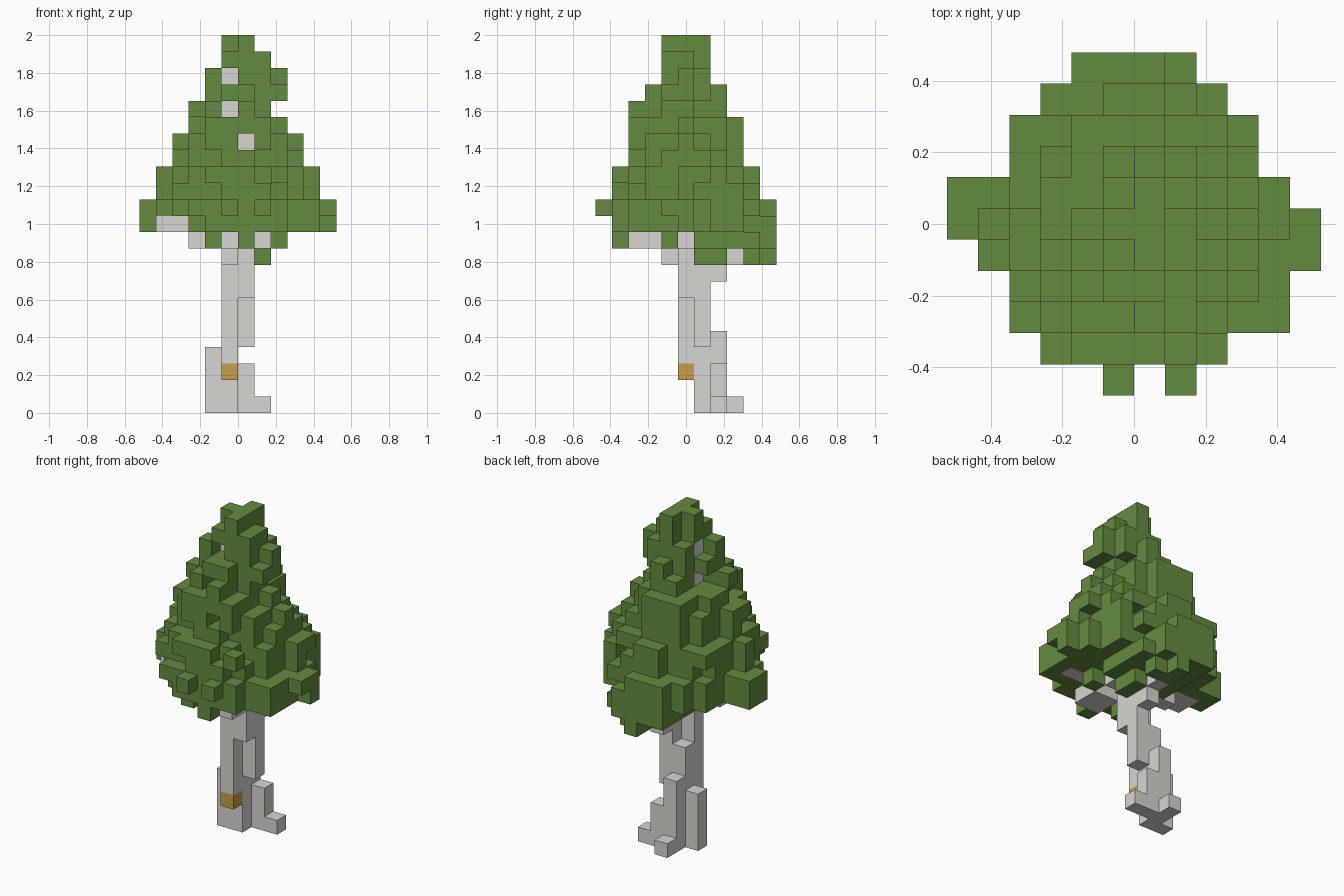
import bpy, bmesh, random
from itertools import product
from mathutils import Vector

random.seed(4)

cube = bpy.data.objects.get("Cube")
if cube:
    bpy.data.objects.remove(cube)

V = 2 / 23  # edge of one block


def material(name, rgb):
    m = bpy.data.materials.new(name)
    m.use_nodes = True
    m.diffuse_color = (*rgb, 1)
    m.node_tree.nodes["Principled BSDF"].inputs["Base Color"].default_value = (*rgb, 1)
    return m


def box(xs, ys, zs):
    """Blocks between inclusive cell limits; a single number means one cell."""
    spans = [(a, a) if isinstance(a, int) else a for a in (xs, ys, zs)]
    return set(product(*[range(a, b + 1) for a, b in spans]))


def build(name, cells, solid, mat):
    """Mesh the exposed faces of the blocks and merge the flat areas."""
    bm = bmesh.new()
    for c in sorted(cells):
        centre = Vector((c[0] + .5, c[1], c[2] + .5))
        for axis, sign in product(range(3), (-1, 1)):
            n = Vector((0, 0, 0))
            n[axis] = sign
            if tuple(int(a + b) for a, b in zip(c, n)) in solid:
                continue
            u = Vector((0, 0, 0))
            u[(axis + 1) % 3] = 1
            w = n.cross(u)
            corners = (-u - w, u - w, u + w, w - u)
            bm.faces.new([bm.verts.new((centre + (n + k) / 2) * V) for k in corners])
    bmesh.ops.remove_doubles(bm, verts=bm.verts, dist=V / 100)
    bmesh.ops.dissolve_limit(bm, angle_limit=.01, verts=bm.verts, edges=bm.edges)
    mesh = bpy.data.meshes.new(name)
    bm.to_mesh(mesh)
    bm.free()
    mesh.materials.append(mat)
    bpy.context.collection.objects.link(bpy.data.objects.new(name, mesh))


# Trunk with its stepped roots
trunk = (box(-1, 0, (3, 20)) | box(0, 0, (7, 16)) | box(0, 1, (4, 10))
         | box(-1, 1, (0, 6)) | box(-2, 1, (0, 3)) | box(-1, 2, (0, 4))
         | box(0, 2, (0, 2)) | box(1, 2, 0) | box(-1, 3, 0))

# Branches under and inside the crown
branches = (box(0, 2, 8) | box(-1, (-1, 0), 9) | box(0, 3, 9)
            | box((-3, -1), 0, 10) | box((0, 1), (-3, -2), 10) | box((0, 1), 0, 10)
            | box((-5, -3), (-1, 0), 11) | box((2, 3), -2, 11) | box(0, -1, 16))

fungus = box(-1, 0, 2)

# Crown layers from the widest upward: x limits, y limits
layers = [(-6, 5, -4, 5), (-6, 5, -5, 5), (-5, 4, -4, 4), (-5, 4, -4, 4),
          (-4, 3, -3, 3), (-4, 3, -3, 3), (-3, 2, -3, 3), (-3, 1, -3, 2),
          (-2, 2, -2, 2), (-2, 2, -1, 1), (-1, 1, -1, 1)]
# Plan outline: x limits of each row from front to back
rows = [(-1, -1), (-3, 2), (-4, 4), (-4, 4), (-5, 5), (-6, 5),
        (-6, 4), (-4, 3), (-4, 3), (-3, 2), (-2, 1)]
# Ragged edge, shared by pairs of layers so that the leaves hang in short columns
ragged = {c: random.uniform(.58, 1.1) for c in sorted(box((-6, 5), (-5, 5), (5, 10)))}

leaves = set()
for z, (x0, x1, y0, y1) in enumerate(layers, 11):
    rx, ry = (x1 - x0 + 1) / 2, (y1 - y0 + 1) / 2
    for x, y, _ in box((x0, x1), (y0, y1), z):
        dx, dy = x - (x0 + x1) / 2, y - (y0 + y1) / 2
        low, high = rows[y + 5]
        inside = (dx / rx) ** 2 + (dy / ry) ** 2 < ragged[x, y, z // 2]
        if low <= x <= high and (inside or min(abs(dx), abs(dy)) < .6):
            leaves.add((x, y, z))

# Widest sprays that complete the plan outline
leaves |= box(1, -5, 12) | box(5, -1, 12) | box(4, (-3, -2), 12) | box(-4, (-3, -2), 13)
leaves |= box(-4, 3, 12) | box(3, 3, 13) | box((-3, 2), 4, 12) | box((-2, 1), 5, 11)
leaves |= box((-3, 2), -4, 12) | box((3, 4), -3, 11)

# Tip, and clumps hanging below the crown
leaves |= box(0, (-1, 1), 22) | box(-1, 0, 22)
leaves |= box(0, -4, 10) | box(-2, (-3, -2), 10) | box(2, -1, 10)
leaves |= box((-2, 1), (3, 5), 10) | box((1, 2), (1, 4), 10) | box(-2, (1, 2), 10)
leaves |= box(1, (1, 2), 9) | box((0, 1), 4, 9) | box(0, 5, 9)

# Openings that show the wood
leaves -= box(-1, (-5, -1), 20) | box(-1, (-5, -1), 18) | box(0, (-5, -2), 16)
leaves -= box((-5, -4), (-5, -2), 11) | box(-2, (0, 1), 20) | box((-3, -2), (0, 2), 18)
leaves |= box(-2, -1, 20) | box((-3, -2), -1, 18)

trunk -= fungus
branches -= trunk
leaves -= trunk | branches
solid = trunk | branches | leaves | fungus

bark = material("pale grey bark", (.69, .67, .64))
build("trunk", trunk, solid, bark)
build("branches", branches, solid, bark)
build("leaf_crown", leaves, solid, material("leaf green", (.127, .26, .05)))
build("bracket_fungus", fungus, solid, material("ochre brown", (.57, .345, .07)))
